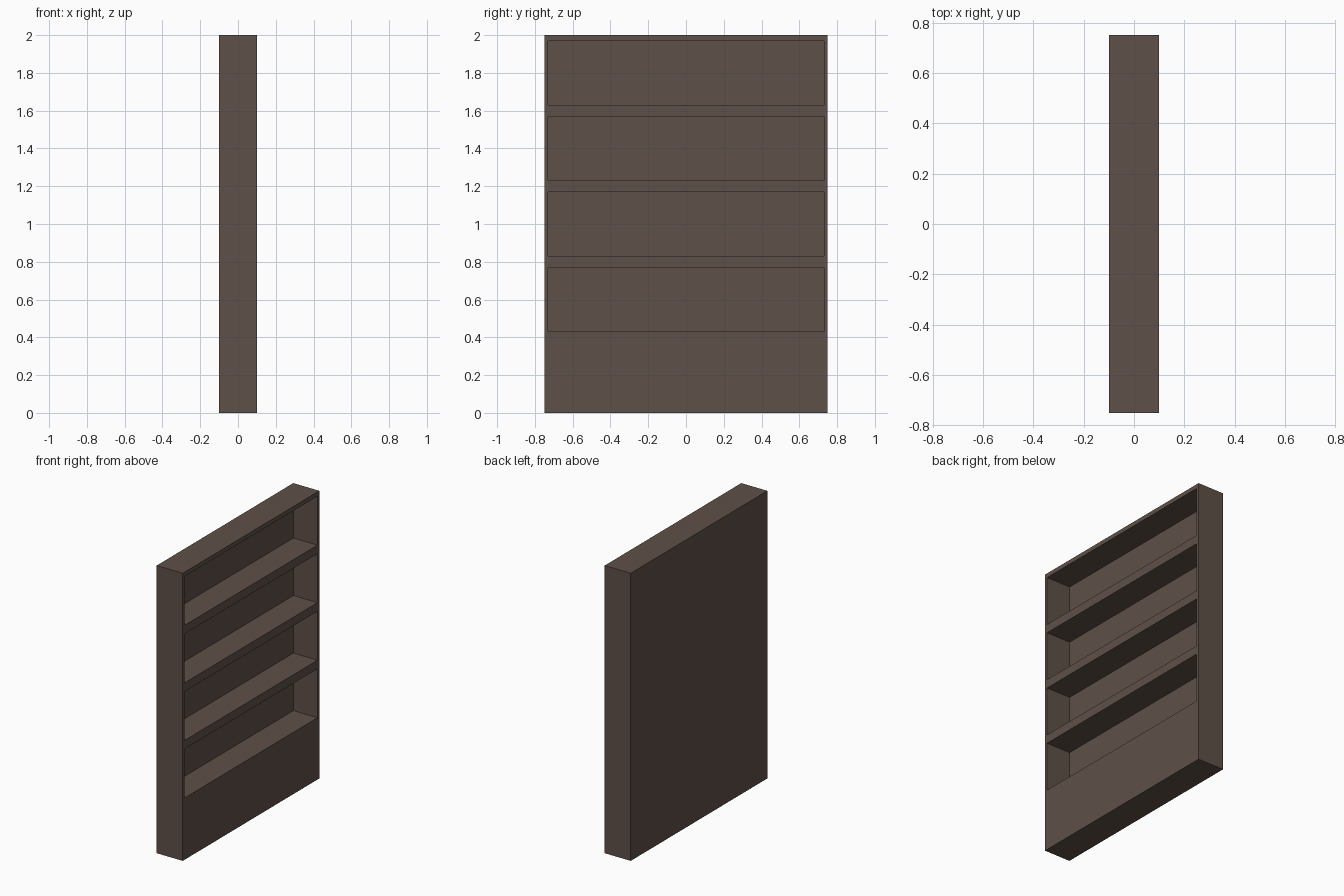
import bpy, bmesh
from mathutils import Vector, Matrix

if "Cube" in bpy.data.objects:
    bpy.data.objects.remove(bpy.data.objects["Cube"])

# Overall size and shelf layout
DEPTH, WIDTH, HEIGHT = 0.2, 1.5, 2.0
SIDE = 0.02            # side panel thickness
RECESS = 0.185         # compartment depth
BAYS = [(0.4 * i + 0.03, 0.4 * i + 0.37) for i in range(1, 5)]

wood = bpy.data.materials.new("dark_brown_wood")
wood.diffuse_color = (0.114, 0.082, 0.065, 1)
wood.use_nodes = True
wood.node_tree.nodes["Principled BSDF"].inputs["Base Color"].default_value = wood.diffuse_color

# Solid case
bm = bmesh.new()
bmesh.ops.create_cube(bm, size=1, matrix=Matrix.Translation((0, 0, HEIGHT / 2))
                      @ Matrix.Diagonal((DEPTH, WIDTH, HEIGHT, 1)))


def cut(point, normal):
    bmesh.ops.bisect_plane(bm, geom=bm.verts[:] + bm.edges[:] + bm.faces[:],
                           plane_co=Vector(point), plane_no=Vector(normal))


# Score the outline of each compartment
for s in (-1, 1):
    cut((0, s * (WIDTH / 2 - SIDE), 0), (0, 1, 0))
for bay in BAYS:
    for z in bay:
        cut((0, 0, z), (0, 0, 1))

# Push the four compartments inwards from the open +x side
bm.normal_update()
for face in [f for f in bm.faces if f.normal.x > 0.9]:
    c = face.calc_center_median()
    if abs(c.y) < 0.1 and any(a < c.z < b for a, b in BAYS):
        new = bmesh.ops.extrude_discrete_faces(bm, faces=[face])["faces"]
        bmesh.ops.translate(bm, verts=new[0].verts[:], vec=(-RECESS, 0, 0))

# Clean up leftover scoring lines
bmesh.ops.remove_doubles(bm, verts=bm.verts[:], dist=1e-5)
bmesh.ops.recalc_face_normals(bm, faces=bm.faces[:])

mesh = bpy.data.meshes.new("bookcase")
bm.to_mesh(mesh)
bm.free()
mesh.materials.append(wood)
bookcase = bpy.data.objects.new("bookcase", mesh)
bpy.context.collection.objects.link(bookcase)
